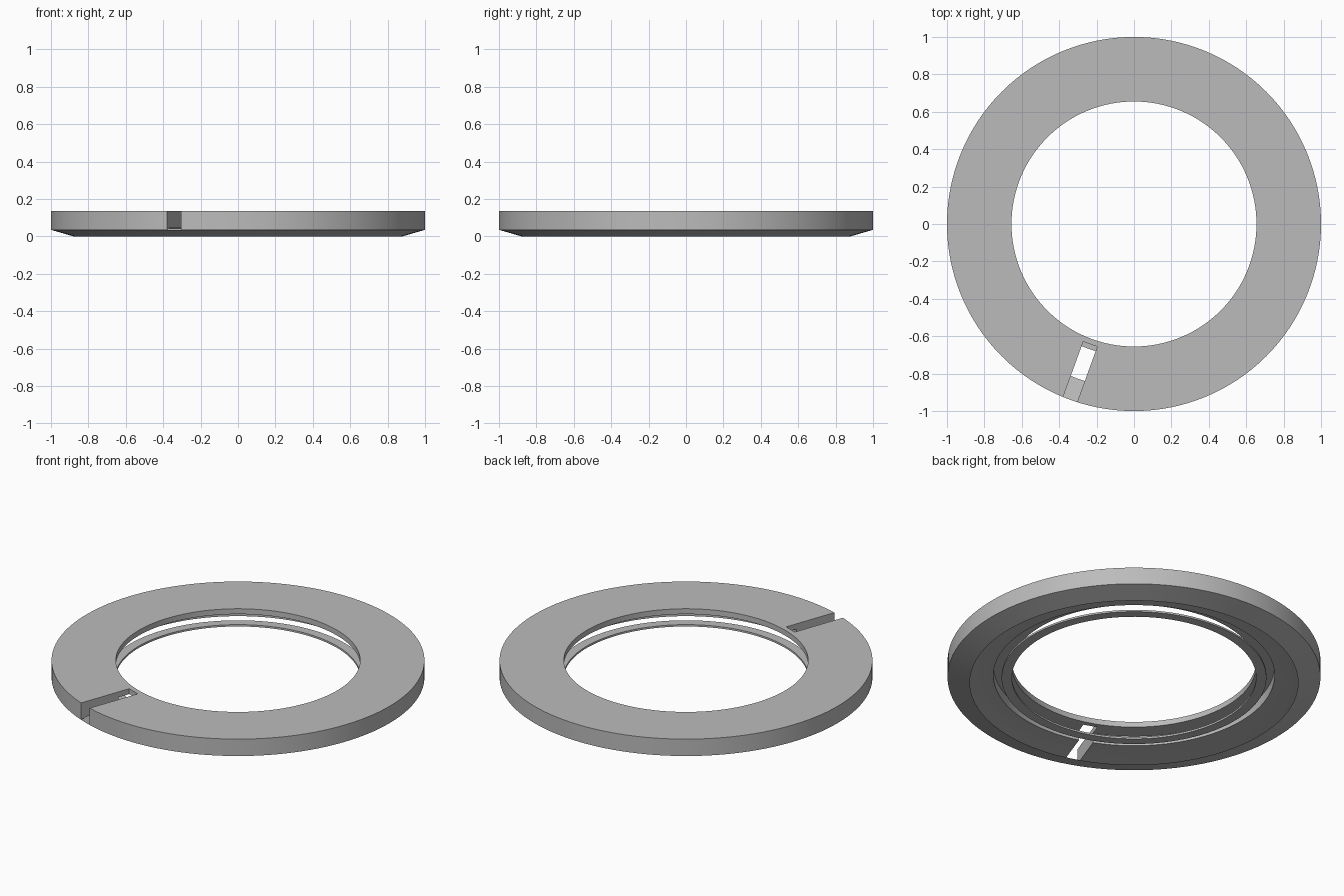
import bpy, bmesh, math
from mathutils import Matrix, Vector

cube = bpy.data.objects.get("Cube")
if cube:
    bpy.data.objects.remove(cube, do_unlink=True)

grey = bpy.data.materials.new("plain grey")
grey.use_nodes = True
colour = (0.5, 0.5, 0.5, 1)
grey.diffuse_color = colour
grey.node_tree.nodes["Principled BSDF"].inputs["Base Color"].default_value = colour


def add_object(name, bm):
    mesh = bpy.data.meshes.new(name)
    bm.to_mesh(mesh)
    bm.free()
    mesh.materials.append(grey)
    obj = bpy.data.objects.new(name, mesh)
    bpy.context.collection.objects.link(obj)
    return obj


def smooth(obj):
    bpy.ops.object.select_all(action="DESELECT")
    obj.select_set(True)
    bpy.context.view_layer.objects.active = obj
    bpy.ops.object.shade_smooth_by_angle(angle=math.radians(30))


def lathe(name, profile, closed=True, steps=128):
    """Turn a list of (radius, height) points around the z axis."""
    bm = bmesh.new()
    verts = [bm.verts.new((r, 0, z)) for r, z in profile]
    pairs = list(zip(verts, verts[1:]))
    if closed:
        pairs.append((verts[-1], verts[0]))
    edges = [bm.edges.new(p) for p in pairs]
    bmesh.ops.spin(bm, geom=verts + edges, cent=(0, 0, 0), axis=(0, 0, 1),
                   angle=math.tau, steps=steps, use_duplicate=False)
    bmesh.ops.remove_doubles(bm, verts=bm.verts, dist=0.0001)
    bmesh.ops.recalc_face_normals(bm, faces=bm.faces)
    return add_object(name, bm)


TOP, RIM, UNDER, LEDGE = 0.135, 0.035, 0.045, 0.103

# Main ring with an overhanging inner ledge
body = lathe("main_ring", [(0.655, TOP), (1, TOP), (1, RIM), (0.96, UNDER),
                           (0.754, UNDER), (0.754, LEDGE), (0.655, LEDGE)])

# Radial slot cut through the main ring
bm = bmesh.new()
bmesh.ops.create_cube(bm, size=1)
turn = Matrix.Rotation(math.radians(250), 4, "Z")
place = Matrix.Translation((0.884, 0, 0.1)) @ Matrix.Diagonal((0.4, 0.08, 0.3, 1))
bmesh.ops.transform(bm, matrix=turn @ place, verts=bm.verts)
cutter = add_object("slot_cutter", bm)
cutter.hide_render = True
cut = body.modifiers.new("slot", "BOOLEAN")
cut.operation, cut.solver, cut.object = "DIFFERENCE", "EXACT", cutter
bpy.context.view_layer.objects.active = body
body.select_set(True)
bpy.ops.object.modifier_apply(modifier=cut.name)
bpy.data.objects.remove(cutter, do_unlink=True)
smooth(body)

# Thin dished lip under the rim, left whole below the slot
lip = lathe("lower_lip", [(1, RIM), (0.88, 0)], closed=False)
if sum((f.normal.z for f in lip.data.polygons)) > 0:
    lip.data.flip_normals()
smooth(lip)

# Thin flat ring inside the recess
smooth(lathe("inner_ring", [(0.655, 0.03), (0.71, 0.03), (0.71, 0.041), (0.655, 0.041)]))
